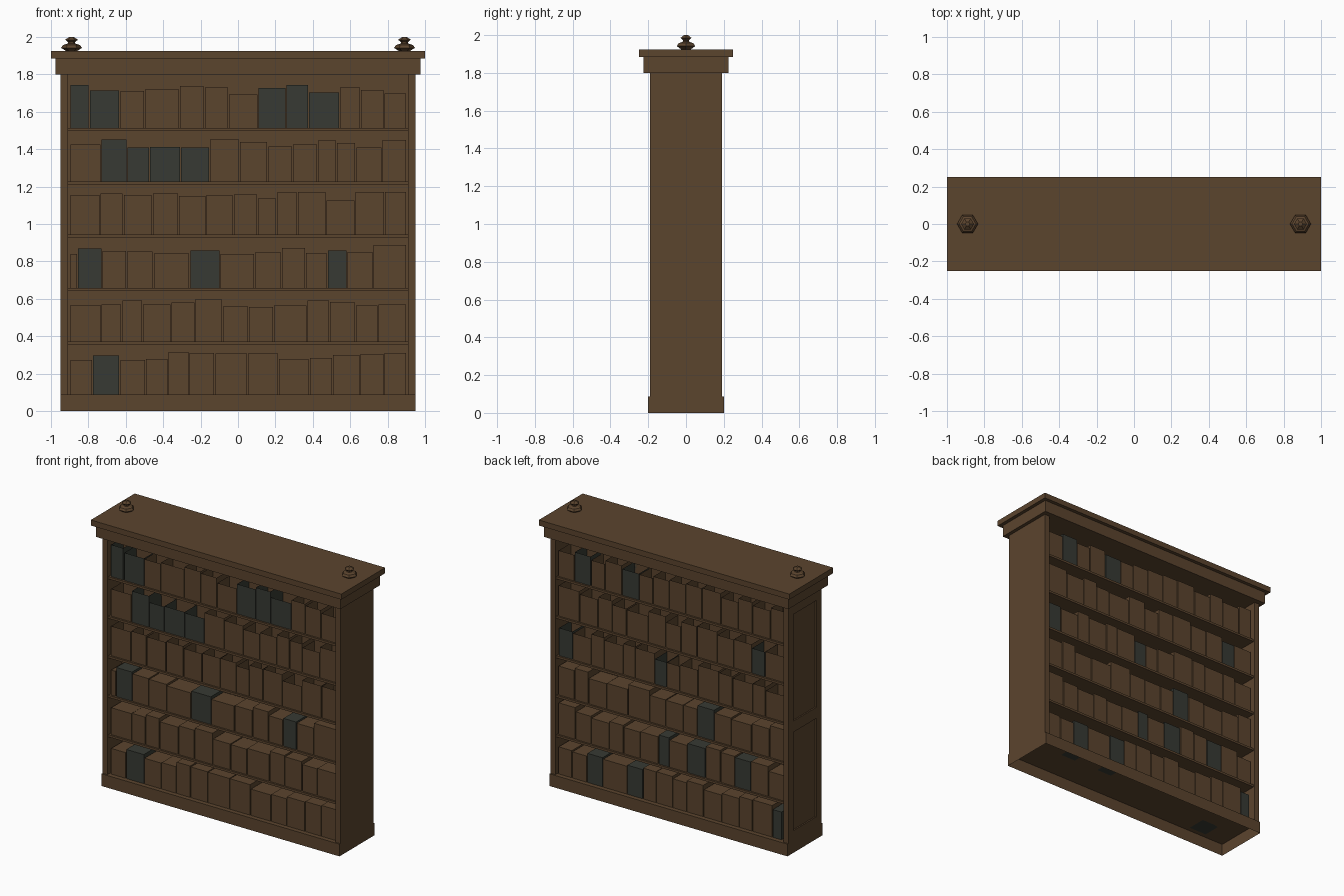
import bpy, bmesh, random
from mathutils import Vector

random.seed(4)
cube = bpy.data.objects.get("Cube")
if cube:
    bpy.data.objects.remove(cube)


def material(name, rgb):
    mat = bpy.data.materials.new(name)
    mat.use_nodes = True
    mat.diffuse_color = (*rgb, 1)
    mat.node_tree.nodes["Principled BSDF"].inputs["Base Color"].default_value = (*rgb, 1)
    return mat


WOOD = material("brown wood", (0.105, 0.058, 0.027))
DARK = material("dark green cover", (0.038, 0.042, 0.033))


def add_box(bm, low, high, mat=0, drop=None):
    """Box between two corners; drop removes the face pointing that way."""
    low, high = Vector(low), Vector(high)
    verts = bmesh.ops.create_cube(bm, size=1)["verts"]
    for v in verts:
        v.co = (low + high) / 2 + v.co * (high - low)
    faces = list({f for v in verts for f in v.link_faces})
    for f in faces:
        f.material_index = mat
        f.normal_update()
    if drop:
        gone = [f for f in faces if f.normal.dot(Vector(drop)) > 0.9]
        bmesh.ops.delete(bm, geom=gone, context="FACES_ONLY")


def finish(name, bm):
    mesh = bpy.data.meshes.new(name)
    bm.to_mesh(mesh)
    bm.free()
    mesh.materials.append(WOOD)
    mesh.materials.append(DARK)
    obj = bpy.data.objects.new(name, mesh)
    bpy.context.collection.objects.link(obj)
    return obj


def box(name, low, high, drop=None):
    bm = bmesh.new()
    add_box(bm, low, high, drop=drop)
    return finish(name, bm)


def slab(name, x, y, z0, z1, drop=None):
    return box(name, (-x, -y, z0), (x, y, z1), drop)


BASE_TOP, CASE_TOP = 0.088, 1.8
INNER, SIDE_Y = 0.91, 0.19
ROW_STEP, SHELF = 0.285, 0.016

# Carcass: hollow plinth, centre divider, stepped cornice
slab("plinth", 0.95, 0.2, 0, BASE_TOP, drop=(0, 0, -1))
slab("centre_divider", INNER, 0.03, BASE_TOP, CASE_TOP)
slab("cornice_lower", 0.975, 0.225, CASE_TOP, 1.885)
slab("cornice_upper", 1, 0.25, 1.885, 1.925)

# Left side is plain, right side is a frame around two sunken panels
box("left_side", (INNER, -SIDE_Y, BASE_TOP), (0.95, SIDE_Y, CASE_TOP))
box("right_side", (-0.94, -SIDE_Y, BASE_TOP), (-INNER, SIDE_Y, CASE_TOP))
bm = bmesh.new()
for s in (-1, 1):
    ys = sorted((s * 0.13, s * SIDE_Y))
    add_box(bm, (-0.95, ys[0], BASE_TOP), (-0.94, ys[1], CASE_TOP))
for z0, z1 in ((BASE_TOP, 0.16), (0.87, 0.95), (1.72, CASE_TOP)):
    add_box(bm, (-0.95, -0.13, z0), (-0.94, 0.13, z1))
finish("right_side_frame", bm)

# Shelves
row_floor = [BASE_TOP + ROW_STEP * i for i in range(6)]
for z in row_floor[1:]:
    slab("shelf", INNER, 0.18, z - SHELF, z)

# Dark books per row from the bottom: (start, end, height)
front_dark = [
    [(-.775, -.635, .21)],
    [],
    [(-.855, -.73, .21), (-.255, -.1, .2), (.48, .58, .2)],
    [],
    [(-.73, -.595, .225), (-.59, -.475, .18), (-.47, -.31, .185), (-.305, -.155, .18)],
    [(-.895, -.8, .23), (-.79, -.635, .2), (.11, .255, .215), (.26, .375, .23), (.38, .54, .19)],
]
back_dark = [
    [(-.88, -.81, .2), (.23, .35, .21), (.55, .67, .21)],
    [(-.63, -.51, .21), (-.27, -.13, .21), (.02, .1, .21)],
    [(-.34, -.21, .22)],
    [(.04, .13, .18), (.79, .895, .2)],
    [(-.745, -.645, .18)],
    [(.26, .39, .19), (.645, .77, .21)],
]


def fill_books(start, end):
    """Divide a free span into brown books of varied width and height."""
    span = end - start
    if span < 0.03:
        return []
    count = max(1, round(span / 0.135))
    weights = [random.uniform(0.75, 1.25) for _ in range(count)]
    books, x = [], start
    for w in weights:
        width = span * w / sum(weights)
        books.append((x, x + width - 0.006, random.uniform(0.18, 0.23), 0))
        x += width
    return books


def book_row(name, side, floor, dark, has_tops):
    books, cursor = [], -0.895
    for a, b, h in dark:
        books += fill_books(cursor, a) + [(a, b, h, 1)]
        cursor = b + 0.006
    books += fill_books(cursor, 0.905)
    bm = bmesh.new()
    for a, b, h, mat in books:
        y0, y1 = sorted((side * 0.03, side * 0.167))
        add_box(bm, (a, y0, floor), (b, y1, floor + h), mat,
                drop=None if has_tops else (0, 0, 1))
    finish(name, bm)


# Books face both ways; the upper rows are open on top
for i, z in enumerate(row_floor):
    book_row("front_books", -1, z, front_dark[i], i < 3)
    book_row("back_books", 1, z, back_dark[i], i < 3)

# Six-sided turned finials
profile = [(0.03, 1.925), (0.056, 1.942), (0.045, 1.957), (0.02, 1.965),
           (0.018, 1.972), (0.034, 1.985), (0.012, 2.0)]
for name, x in (("right_finial", -0.89), ("left_finial", 0.89)):
    bm = bmesh.new()
    rings = []
    for r, z in profile:
        ring = bmesh.ops.create_circle(bm, segments=6, radius=r)["verts"]
        for v in ring:
            v.co = Vector((x + v.co.y, v.co.x, z))
        rings.append(ring)
    for low, high in zip(rings, rings[1:]):
        for k in range(6):
            n = (k + 1) % 6
            bm.faces.new((low[k], low[n], high[n], high[k]))
    bm.faces.new(rings[-1])
    bmesh.ops.recalc_face_normals(bm, faces=bm.faces)
    finish(name, bm)
